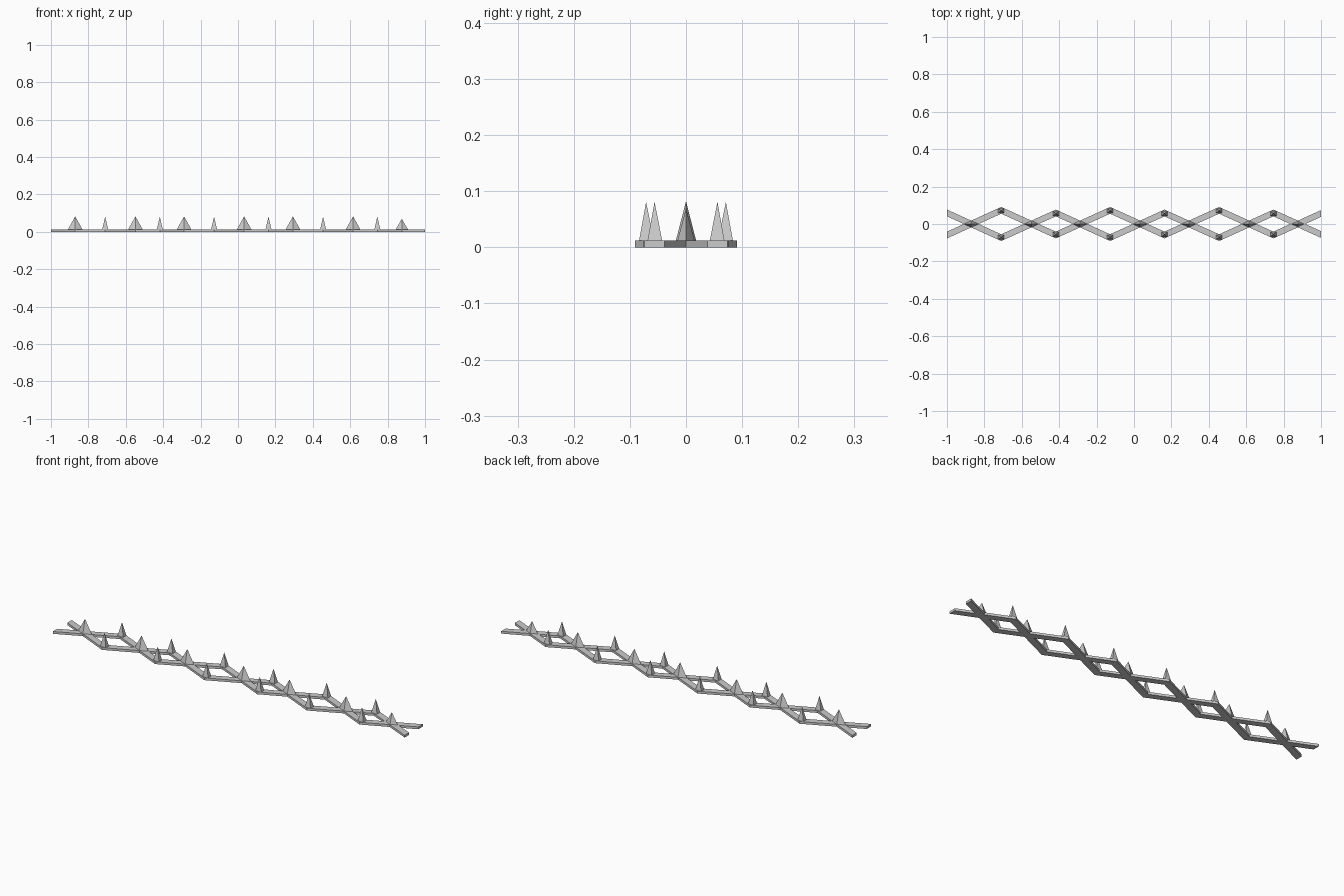
import bpy

if "Cube" in bpy.data.objects:
    bpy.data.objects.remove(bpy.data.objects["Cube"])

BAR_HALF = 0.018   # half width of a strip, measured along y
BAR_TOP = 0.012

def make_object(name, verts, faces):
    me = bpy.data.meshes.new(name)
    me.from_pydata(verts, [], faces)
    me.update()
    ob = bpy.data.objects.new(name, me)
    bpy.context.collection.objects.link(ob)
    return ob

def strip(name, path, side):
    """Mitred flat bar following a zigzag in plan."""
    verts, faces = [], []
    for x, y in path:
        lo, hi = side * y - BAR_HALF, side * y + BAR_HALF
        verts += [(x, lo, 0), (x, hi, 0), (x, hi, BAR_TOP), (x, lo, BAR_TOP)]
    for i in range(len(path) - 1):
        for k in range(4):
            a, b = i * 4 + k, i * 4 + (k + 1) % 4
            faces.append((b, a, a + 4, b + 4))
    n = len(verts)
    faces += [(0, 1, 2, 3), (n - 1, n - 2, n - 3, n - 4)]
    return make_object(name, verts, faces)

def spike(name, x, y, base, top):
    """Four sided pyramid on the given base outline."""
    verts = [(x + dx, y + dy, BAR_TOP) for dx, dy in base] + [(x, y, top)]
    faces = [(i, (i + 1) % 4, 4) for i in range(4)] + [(3, 2, 1, 0)]
    return make_object(name, verts, faces)

# Two mirrored zigzag strips
path = [(-1, -0.059), (-0.71, 0.073), (-0.418, -0.059), (-0.128, 0.073),
        (0.163, -0.059), (0.455, 0.073), (0.745, -0.059), (1, 0.056)]
for side, label in ((1, "a"), (-1, "b")):
    strip("zigzag_strip_" + label, path, side)

# Narrow spikes on the outer bends
square = [(-0.016, -0.0135), (0.016, -0.0135), (0.016, 0.0125), (-0.016, 0.0125)]
for x, y in path[1:-1]:
    for s in (1, -1):
        off = 0.071 if abs(y) > 0.065 else 0.056
        base = [(dx, dy * s) for dx, dy in square][::s]
        spike("bend_spike", x, s * off, base, 0.081)

# Wide diamond spikes where the strips cross
diamond = [(-0.039, 0), (0, -0.018), (0.039, 0), (0, 0.018)]
for i, ((x0, y0), (x1, y1)) in enumerate(zip(path, path[1:])):
    x = x0 + (x1 - x0) * y0 / (y0 - y1)
    last = i == len(path) - 2
    k = 0.85 if last else 1
    spike("crossing_spike", x, 0, [(dx * k, dy * k) for dx, dy in diamond],
          0.069 if last else 0.082)
